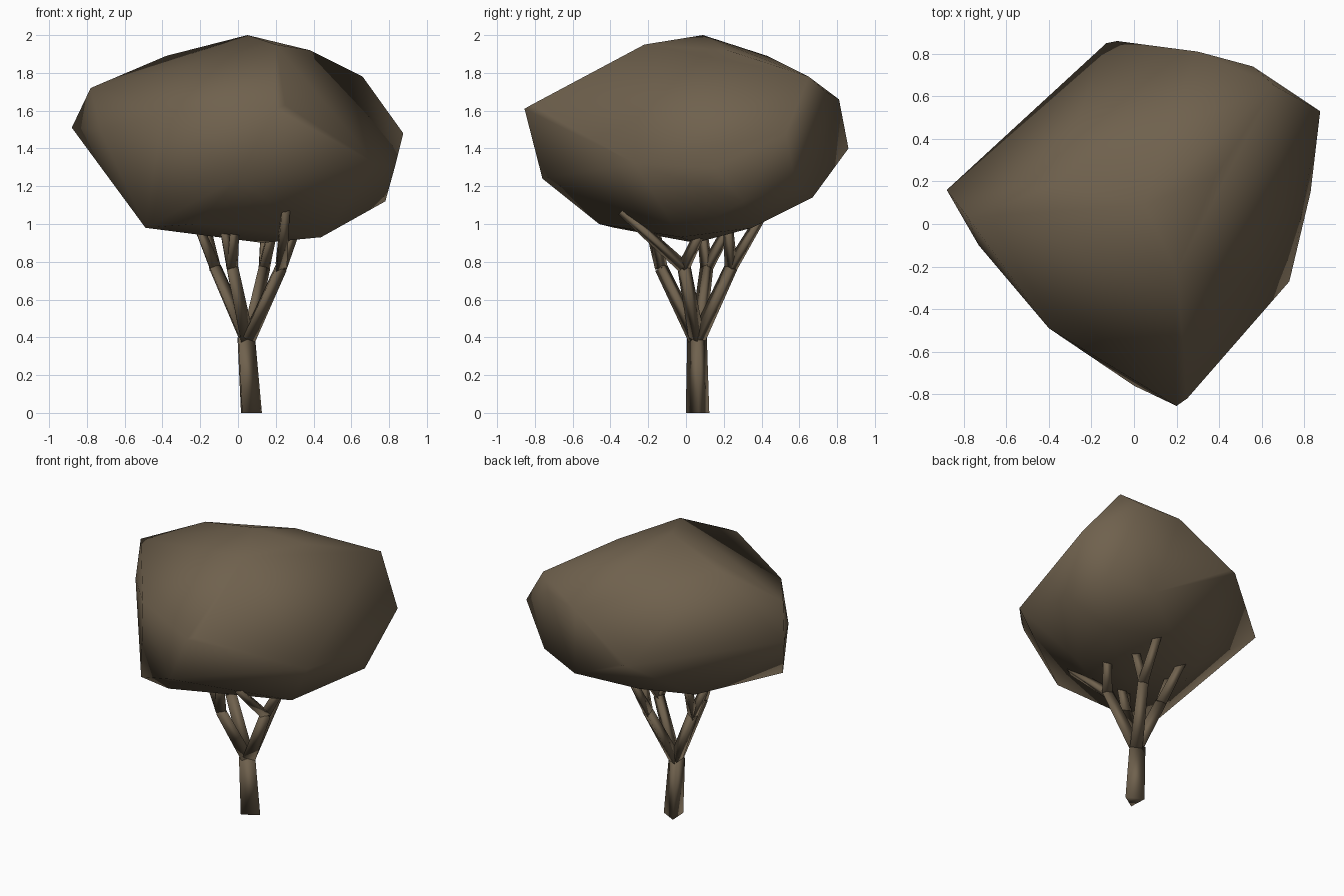
import bpy, bmesh, math
from mathutils import Vector, Quaternion

if "Cube" in bpy.data.objects:
    bpy.data.objects.remove(bpy.data.objects["Cube"])


def limb(name, a, b, r1, r2):
    """Tapered three-sided limb between two points."""
    a, b = Vector(a), Vector(b)
    d = b - a
    turn = Vector((0, 0, 1)).rotation_difference(d) @ Quaternion((0, 0, 1), math.radians(33))
    bpy.ops.mesh.primitive_cone_add(vertices=3, radius1=r1, radius2=r2, depth=d.length,
                                    location=(a + b) / 2, rotation=turn.to_euler())
    ob = bpy.context.object
    ob.name = name
    ob.data.shade_smooth()
    return ob


# trunk, cut flat at the ground
trunk = limb("trunk", (0.055, 0.063, 0), (0.03, 0.06, 0.40), 0.072, 0.060)
m = trunk.matrix_basis.copy()
for v in trunk.data.vertices:
    w = m @ v.co
    if w.z < 0.1:
        w.z = 0
        v.co = m.inverted() @ w

# main branches, each with its twigs running into the crown
fork = Vector((0.04, 0.06, 0.38))
branches = [
    ((-0.13, 0.11, 0.77), [(-0.23, 0.08, 1.02), (-0.20, 0.28, 1.08)]),
    ((-0.04, -0.13, 0.77), [(-0.09, -0.20, 1.03), (-0.02, -0.18, 1.05)]),
    ((0.22, -0.01, 0.77), [(0.245, -0.34, 1.07), (0.31, 0.10, 1.00)]),
    ((0.13, 0.24, 0.77), [(0.14, 0.40, 1.04), (0.19, 0.22, 1.02)]),
]
for i, (elbow, tips) in enumerate(branches):
    start = fork.lerp(Vector(elbow), 0.04)
    limb(f"branch_{i + 1}", start, elbow, 0.048, 0.041)
    for j, tip in enumerate(tips):
        limb(f"twig_{i + 1}_{j + 1}", elbow, tip, 0.039, 0.030)

# crown: hull around a few leaf-cluster extremes
crown_points = [
    (0.05, 0.09, 2.0), (0.38, 0.22, 1.92), (0.15, 0.43, 1.89), (-0.38, 0.18, 1.89),
    (0.20, -0.22, 1.95), (0.66, 0.65, 1.78), (-0.78, 0.03, 1.72),
    (0.56, 0.74, 1.70), (0.30, 0.81, 1.66), (0.20, -0.855, 1.61), (0.25, -0.82, 1.63),
    (0.875, 0.53, 1.48), (-0.88, 0.16, 1.51), (-0.73, -0.10, 1.50), (-0.40, -0.49, 1.58),
    (-0.13, 0.85, 1.40), (-0.08, 0.86, 1.40), (0.73, -0.27, 1.32), (0.83, 0.15, 1.30),
    (0.0, -0.76, 1.24), (0.78, 0.30, 1.12), (0.40, 0.67, 1.14), (0.70, 0.58, 1.20),
    (-0.49, -0.38, 0.98), (-0.22, -0.46, 1.0), (0.44, -0.03, 0.93), (0.13, 0.05, 0.90),
    (0.50, 0.35, 0.98), (0.05, 0.45, 1.04), (-0.28, 0.30, 1.03),
]
bm = bmesh.new()
for p in crown_points:
    bm.verts.new(p)
bmesh.ops.convex_hull(bm, input=bm.verts)
bmesh.ops.delete(bm, geom=[v for v in bm.verts if not v.link_faces], context='VERTS')
bmesh.ops.recalc_face_normals(bm, faces=bm.faces)
mesh = bpy.data.meshes.new("crown")
bm.to_mesh(mesh)
bm.free()
crown = bpy.data.objects.new("crown", mesh)
bpy.context.collection.objects.link(crown)
mesh.shade_smooth()

# one brown for the whole tree
mat = bpy.data.materials.new("brown")
mat.diffuse_color = (0.16, 0.12, 0.075, 1)
mat.use_nodes = True
mat.node_tree.nodes["Principled BSDF"].inputs["Base Color"].default_value = mat.diffuse_color
for ob in bpy.data.objects:
    ob.data.materials.append(mat)
